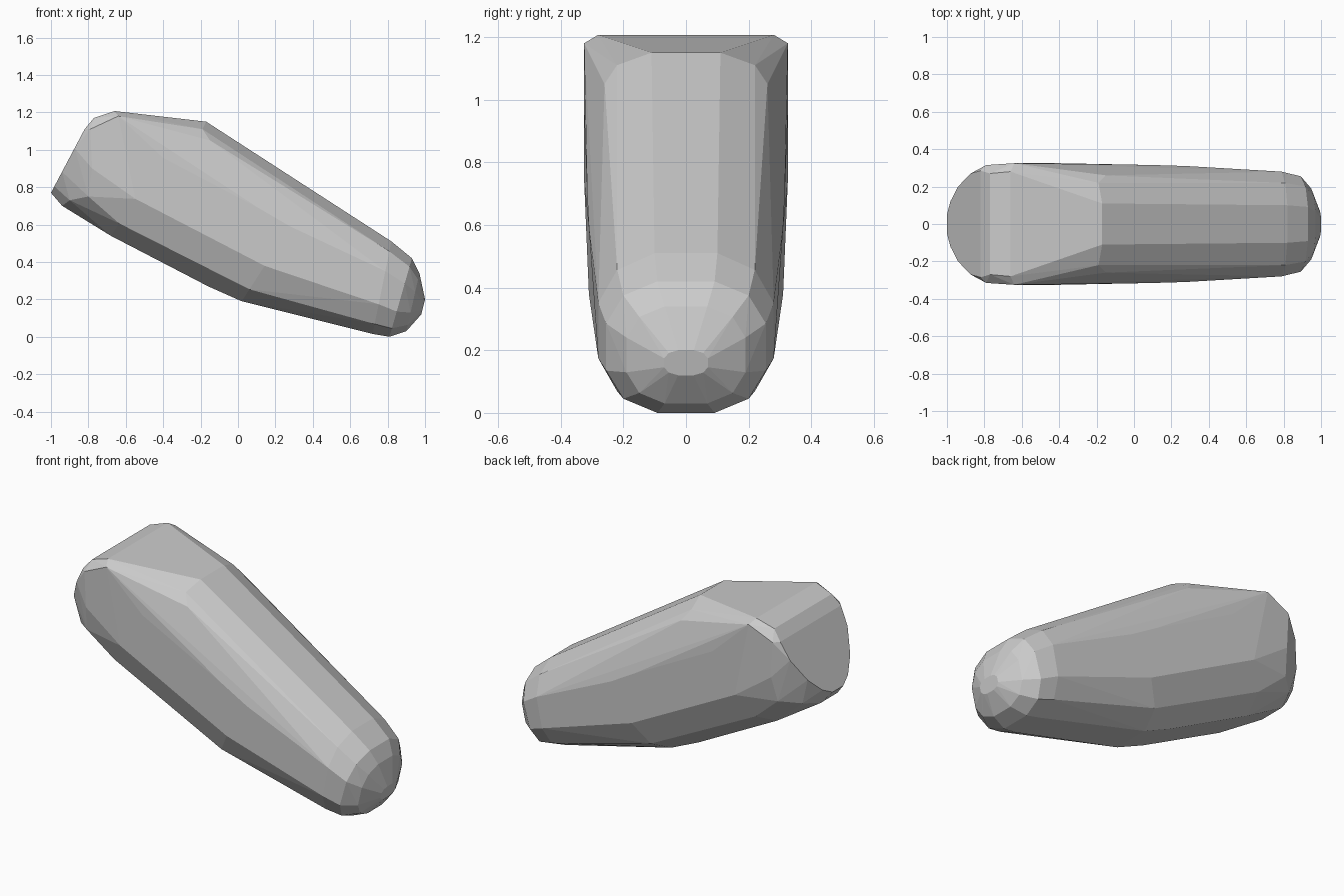
import bpy, bmesh, math

if "Cube" in bpy.data.objects:
    bpy.data.objects.remove(bpy.data.objects["Cube"])

bm = bmesh.new()


def pair(x, y, z):
    # a point and its mirror across the length of the body
    for s in (-1, 1):
        bm.verts.new((x, s * y, z))


def ring(xb, zb, xt, zt, w, e=0.78, n=12):
    # slanted squarish ring from a bottom point to a top point
    k = math.cos(math.pi / n) ** e
    for i in range(n):
        a = (i + 0.5) * 2 * math.pi / n
        c, s = math.cos(a), math.sin(a)
        y = w * math.copysign(abs(c) ** e, c) / k
        t = 0.5 + 0.5 * math.copysign(abs(s) ** e, s) / k
        bm.verts.new((xb + (xt - xb) * t, y, zb + (zt - zb) * t))


# body and rounded nose
for r in [(-0.68, 0.54, -0.27, 1.155, 0.325),
          (-0.16, 0.27, 0.24, 0.885, 0.315),
          (0.02, 0.19, 0.40, 0.78, 0.31),
          (0.72, 0.015, 0.82, 0.51, 0.28),
          (0.81, 0.0, 0.93, 0.42, 0.255),
          (0.90, 0.03, 0.97, 0.34, 0.19),
          (0.98, 0.12, 1.0, 0.20, 0.07)]:
    ring(*r)

# flat slanted back face, rounded at its lower end
for y, t in [(0.05, 0), (0.12, 0.1), (0.2, 0.33), (0.27, 0.7), (0.285, 1)]:
    pair(-1 + 0.18 * t, y, 0.77 + 0.34 * t)
for p in [(-0.94, 0.08, 0.70), (-0.90, 0.19, 0.73), (-0.80, 0.28, 0.75),
          (-0.78, 0.315, 0.90), (-0.79, 0.315, 1.11)]:
    pair(*p)

# squared top with its front ridge
for p in [(-0.77, 0.27, 1.17), (-0.66, 0.28, 1.207), (-0.64, 0.325, 1.18),
          (-0.17, 0.11, 1.15), (-0.19, 0.22, 1.11), (-0.15, 0.26, 1.05)]:
    pair(*p)

# wrap the points into one faceted solid
res = bmesh.ops.convex_hull(bm, input=bm.verts[:])
bmesh.ops.delete(bm, geom=[v for v in bm.verts if not v.link_faces], context='VERTS')
bmesh.ops.dissolve_limit(bm, angle_limit=math.radians(3), verts=bm.verts[:], edges=bm.edges[:])
bmesh.ops.recalc_face_normals(bm, faces=bm.faces[:])

me = bpy.data.meshes.new("faceted_body")
bm.to_mesh(me)
bm.free()
bpy.context.collection.objects.link(bpy.data.objects.new("faceted_body", me))
